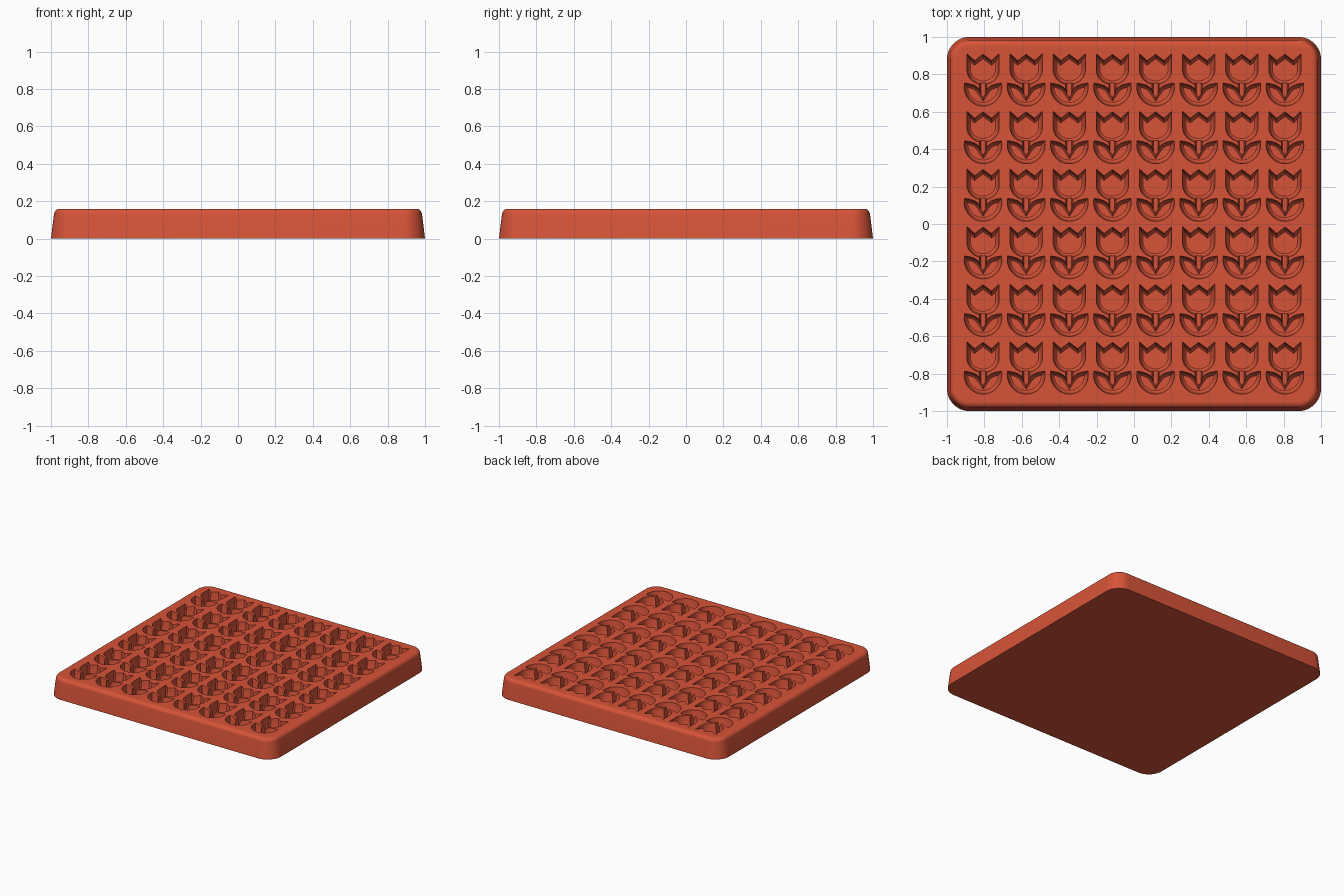
import bpy, bmesh
from math import sin, cos, pi, radians

cube = bpy.data.objects.get("Cube")
if cube:
    bpy.data.objects.remove(cube)

TOP = 0.16
PITCH_X, PITCH_Y = 0.2306, 0.308
COLS, ROWS = 8, 6

# Terracotta silicone
clay = bpy.data.materials.new("terracotta red")
clay.use_nodes = True
colour = (0.68, 0.088, 0.04, 1)
clay.diffuse_color = colour
clay.node_tree.nodes["Principled BSDF"].inputs["Base Color"].default_value = colour


def make_object(name, bm):
    bmesh.ops.recalc_face_normals(bm, faces=bm.faces)
    mesh = bpy.data.meshes.new(name)
    bm.to_mesh(mesh)
    bm.free()
    mesh.materials.append(clay)
    obj = bpy.data.objects.new(name, mesh)
    bpy.context.collection.objects.link(obj)
    return obj


def arc(cx, cy, rx, ry, start, end, steps):
    angles = [radians(start + (end - start) * i / steps) for i in range(steps + 1)]
    return [(cx + rx * cos(a), cy + ry * sin(a)) for a in angles]


def mirrored(half):
    """Close a right-hand half outline that starts and ends on the centre line."""
    return half + [(-x, y) for x, y in half[-2:0:-1]]


# Tray body: stacked rounded-square rings with a drafted wall and rounded rim
def rounded_square(centre, radius):
    points = []
    for q, (sx, sy) in enumerate([(1, 1), (-1, 1), (-1, -1), (1, -1)]):
        points += arc(sx * centre, sy * centre, radius, radius, q * 90, q * 90 + 90, 12)
    return points


CORNER = 0.88
FILLET = 0.032
profile = [(1.0, 0.0)]
profile += arc(0.984 - FILLET, TOP - FILLET, FILLET, FILLET, 6, 90, 8)
profile.append((0.94, TOP))

bm = bmesh.new()
rings = [[bm.verts.new((x, y, z)) for x, y in rounded_square(CORNER, half - CORNER)]
         for half, z in profile]
for low, high in zip(rings, rings[1:]):
    for i in range(len(low)):
        j = (i + 1) % len(low)
        bm.faces.new((low[i], low[j], high[j], high[i]))
bm.faces.new(rings[0])
bm.faces.new(rings[-1])
tray = make_object("mould_tray", bm)


# Cavity cutters: one drafted plug, arrayed over the grid
def cavity_cutter(name, outline, steps):
    bm = bmesh.new()
    x0, y0 = -PITCH_X * (COLS - 1) / 2, -PITCH_Y * (ROWS - 1) / 2
    face = bm.faces.new([bm.verts.new((x + x0, y + y0, TOP + 0.005)) for x, y in outline])
    face.normal_update()
    if face.normal.z > 0:
        face.normal_flip()
    for inset, depth in steps:
        bmesh.ops.inset_region(bm, faces=[face], thickness=inset, depth=depth,
                               use_boundary=True, use_even_offset=True)
    rim = [e for e in bm.edges if e.is_boundary]
    bmesh.ops.holes_fill(bm, edges=rim, sides=0)
    cutter = make_object(name, bm)
    cutter.hide_render = True
    for count, offset in ((COLS, (PITCH_X, 0, 0)), (ROWS, (0, PITCH_Y, 0))):
        array = cutter.modifiers.new("repeat", 'ARRAY')
        array.count = count
        array.use_relative_offset = False
        array.use_constant_offset = True
        array.constant_offset_displace = offset
    return cutter


# Tulip outlines: flower cup, stem and a pair of leaves
cup = mirrored([(0, 0.138), (0.045, 0.104), (0.087, 0.142)]
               + arc(0, 0.055, 0.087, 0.08, 0, -90, 12))
stem = [(-0.02, -0.1), (0.02, -0.1), (0.02, 0.0), (-0.02, 0.0)]
leaves = mirrored([(0, -0.078), (0.012, -0.06), (0.026, -0.042), (0.045, -0.029),
                   (0.07, -0.021), (0.1, -0.016)]
                  + arc(0, -0.035, 0.102, 0.105, -6, -90, 12))

wall_and_floor = [(0.009, 0.083), (0.004, 0.01), (0.007, 0.006)]
cutters = [cavity_cutter("cup_cutter", cup, wall_and_floor),
           cavity_cutter("leaf_cutter", leaves, wall_and_floor),
           cavity_cutter("stem_cutter", stem, [(0.008, 0.082)])]

bpy.ops.object.select_all(action='DESELECT')
bpy.context.view_layer.objects.active = tray
tray.select_set(True)
for cutter in cutters:
    cut = tray.modifiers.new(cutter.name, 'BOOLEAN')
    cut.operation = 'DIFFERENCE'
    cut.solver = 'EXACT'
    cut.object = cutter
    bpy.ops.object.modifier_apply(modifier=cut.name)
for cutter in cutters:
    bpy.data.objects.remove(cutter)

bpy.ops.object.shade_smooth_by_angle(angle=radians(30))
